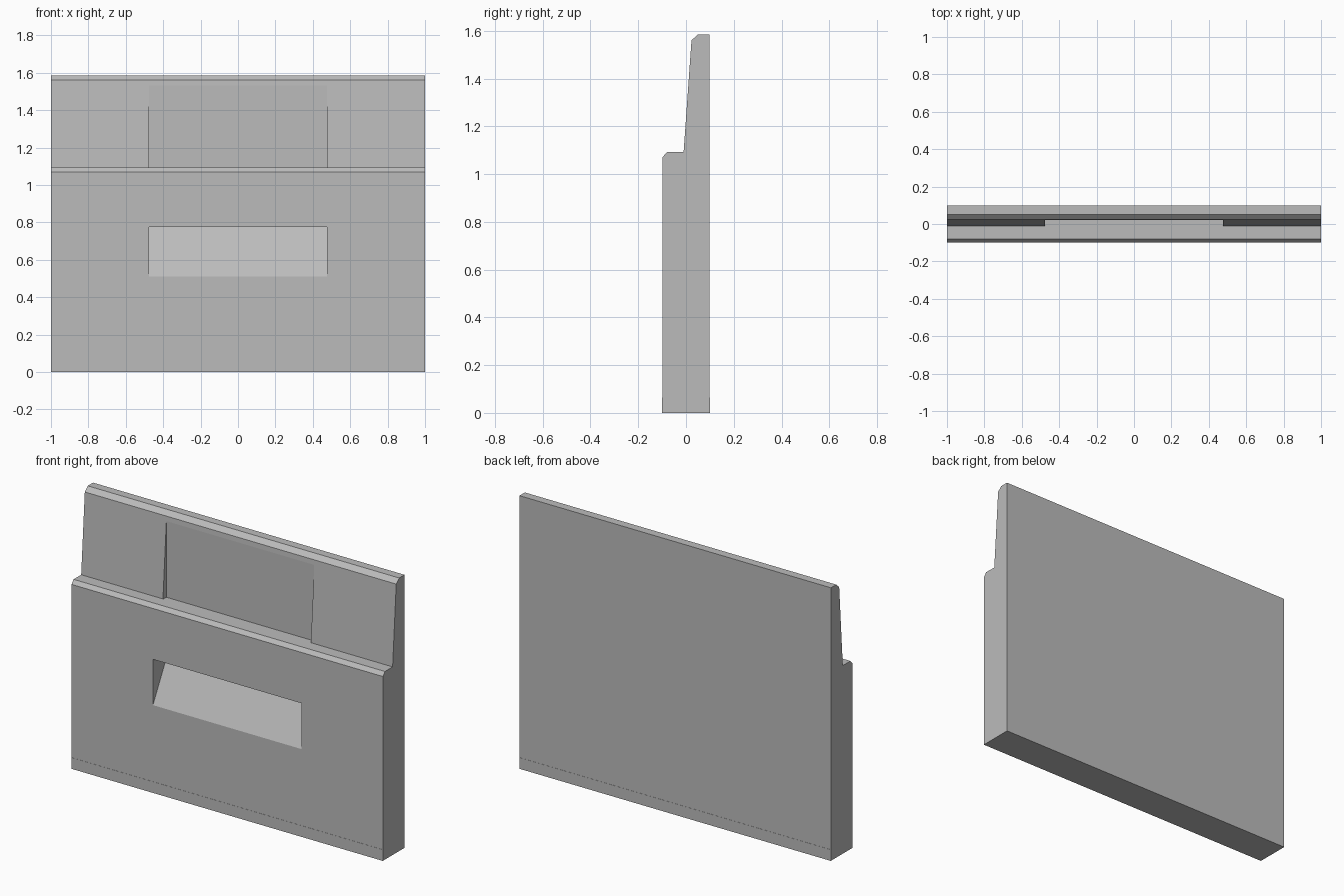
import bpy
import bmesh

cube = bpy.data.objects.get("Cube")
if cube:
    bpy.data.objects.remove(cube, do_unlink=True)

grey = bpy.data.materials.new("plain grey")
grey.use_nodes = True
colour = (0.5, 0.5, 0.5, 1)
grey.diffuse_color = colour
grey.node_tree.nodes["Principled BSDF"].inputs["Base Color"].default_value = colour


def prism(name, profile, half_width):
    """Extrude a (y, z) profile symmetrically along x."""
    bm = bmesh.new()
    face = bm.faces.new([bm.verts.new((-half_width, y, z)) for y, z in profile])
    grown = bmesh.ops.extrude_face_region(bm, geom=[face])
    verts = [v for v in grown["geom"] if isinstance(v, bmesh.types.BMVert)]
    bmesh.ops.translate(bm, verts=verts, vec=(2 * half_width, 0, 0))
    bmesh.ops.recalc_face_normals(bm, faces=bm.faces)
    mesh = bpy.data.meshes.new(name)
    bm.to_mesh(mesh)
    bm.free()
    mesh.materials.append(grey)
    obj = bpy.data.objects.new(name, mesh)
    bpy.context.collection.objects.link(obj)
    return obj


def carve(target, cutter):
    """Subtract a cutter and discard it."""
    cutter.hide_render = True
    mod = target.modifiers.new(cutter.name, "BOOLEAN")
    mod.operation = "DIFFERENCE"
    mod.solver = "EXACT"
    mod.object = cutter
    bpy.context.view_layer.objects.active = target
    bpy.ops.object.modifier_apply(modifier=mod.name)
    bpy.data.objects.remove(cutter, do_unlink=True)


# Stepped wall panel with chamfered ledge, sloped upper face and a slim base strip
panel = prism("wall_panel", [
    (-0.1, 0), (0.1, 0), (0.1, 0.065), (0.099, 0.065),
    (0.099, 1.585), (0.05, 1.585), (0.023, 1.56), (-0.01, 1.092),
    (-0.08, 1.092), (-0.099, 1.07), (-0.099, 0.065), (-0.1, 0.065)], 1)

# Wedge pocket: deep at the top, its floor rising out to the front face
carve(panel, prism("pocket_cutter", [
    (0.047, 0.775), (-0.2, 0.775), (-0.2, 0.325)], 0.477))

# Upright recess in the sloped upper face
carve(panel, prism("recess_cutter", [
    (0.021, 1.09), (0.021, 1.57), (-0.012, 1.57), (-0.012, 1.09)], 0.475))
